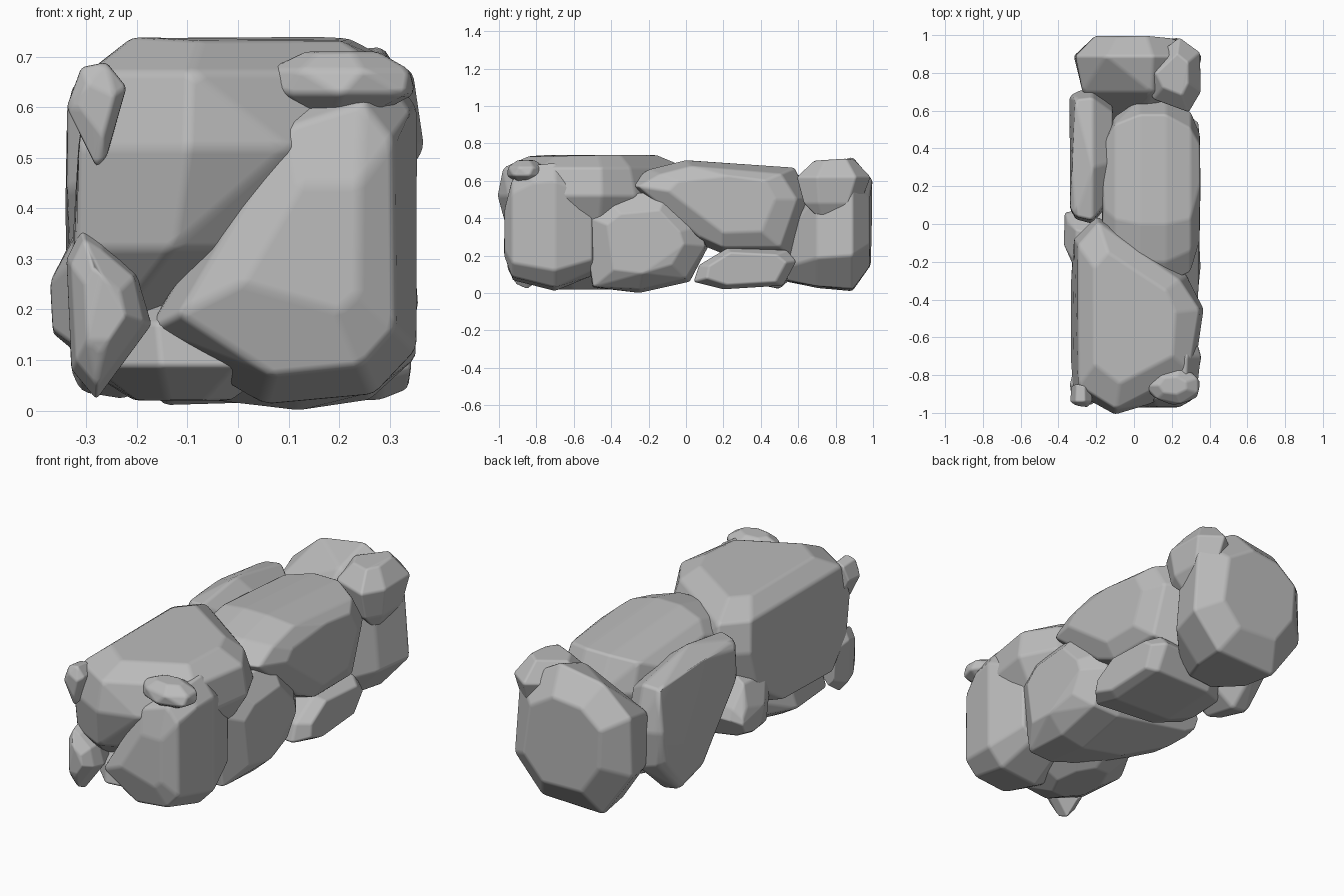
import bpy
import bmesh
import math
import random
from mathutils import Vector

default_cube = bpy.data.objects.get("Cube")
if default_cube:
    bpy.data.objects.remove(default_cube, do_unlink=True)

random.seed(4)

# Single stone colour
stone_grey = bpy.data.materials.new("stone grey")
stone_grey.use_nodes = True
grey = (0.5, 0.5, 0.5, 1)
stone_grey.diffuse_color = grey
stone_grey.node_tree.nodes["Principled BSDF"].inputs["Base Color"].default_value = grey


def place(axis, position, first, second):
    """Put an outline point into space, at a position along the axis."""
    if axis == "x":
        return Vector((position, first, second))
    if axis == "y":
        return Vector((first, position, second))
    return Vector((first, second, position))


def finish_stone(name, points, bevel_width):
    """Wrap points in a faceted hull with worn, softened edges."""
    bm = bmesh.new()
    for point in points:
        bm.verts.new(point)
    hull = bmesh.ops.convex_hull(bm, input=bm.verts[:])
    unused = [item for item in hull["geom_interior"] + hull["geom_unused"]
              if isinstance(item, bmesh.types.BMVert)]
    bmesh.ops.delete(bm, geom=list(set(unused)), context="VERTS")
    bmesh.ops.dissolve_limit(bm, angle_limit=math.radians(12),
                             verts=bm.verts[:], edges=bm.edges[:])
    bmesh.ops.recalc_face_normals(bm, faces=bm.faces[:])
    mesh = bpy.data.meshes.new(name)
    bm.to_mesh(mesh)
    bm.free()
    mesh.materials.append(stone_grey)
    stone_object = bpy.data.objects.new(name, mesh)
    bpy.context.collection.objects.link(stone_object)
    bpy.ops.object.select_all(action="DESELECT")
    stone_object.select_set(True)
    bpy.context.view_layer.objects.active = stone_object
    bpy.ops.object.shade_smooth_by_angle(angle=math.radians(35))
    bevel = stone_object.modifiers.new("worn edges", "BEVEL")
    bevel.width = bevel_width
    bevel.segments = 2
    bevel.limit_method = "ANGLE"
    bevel.angle_limit = math.radians(10)
    bevel.harden_normals = True
    return stone_object


def stone(name, axis, outline, levels, low_anchor=None, bevel_width=0.014):
    """Stack scaled copies of an outline along an axis, then wrap them."""
    count = len(outline)
    centre = (sum(p[0] for p in outline) / count,
              sum(p[1] for p in outline) / count)
    widest = max(levels, key=lambda level: level[1])[0]
    points = []
    for position, scale in levels:
        anchor = low_anchor if low_anchor and position < widest else centre
        at_end = position in (levels[0][0], levels[-1][0])
        inward = 1 if position == levels[0][0] else -1
        for first, second in outline:
            wobble = scale if scale == 1 else scale * random.uniform(0.93, 1.03)
            sink = inward * random.uniform(0, 0.02) if at_end else 0
            points.append(place(axis, position + sink,
                                anchor[0] + (first - anchor[0]) * wobble,
                                anchor[1] + (second - anchor[1]) * wobble))
    return finish_stone(name, points, bevel_width)


def pebble(name, low, high, sides=7):
    """Small irregular stone filling a box."""
    low, high = Vector(low), Vector(high)
    middle, half = (low + high) / 2, (high - low) / 2
    points = []
    for height, radius in ((-1, 0.5), (-0.4, 1), (0.4, 1), (1, 0.5)):
        turn = random.uniform(0, math.tau / sides)
        for step in range(sides):
            angle = turn + step * math.tau / sides
            reach = radius * random.uniform(0.95, 1.1)
            offset = Vector((math.cos(angle) * reach, math.sin(angle) * reach, height))
            points.append(middle + Vector(a * b for a, b in zip(offset, half)))
    return finish_stone(name, points, 0.01)


# Large stones of the front end
stone("front_right_boulder", "y",
      [(-.18, .16), (-.06, .32), (.09, .62), (.28, .7), (.355, .6), (.355, .12),
       (.27, .03), (.05, .01)],
      [(-.975, .45), (-.93, .8), (-.82, .97), (-.7, 1), (-.49, .72)])
stone("front_top_boulder", "z",
      [(-.32, -.08), (-.2, .04), (0, -.05), (.28, -.27), (.37, -.45),
       (.32, -.8), (.1, -.95), (-.1, -1.01), (-.32, -.89), (-.36, -.5)],
      [(.18, .5), (.32, .88), (.52, 1), (.67, .92), (.74, .66)],
      low_anchor=(-.35, -.55))

# Stones along the right side, the first one reaching through to the left
stone("middle_boulder", "x",
      [(-.56, .42), (-.45, .53), (-.1, .55), (.08, .36), (.12, .25),
       (.02, .06), (-.25, 0), (-.5, .03)],
      [(-.375, .25), (-.31, .5), (-.1, .85), (.12, 1), (.26, .97), (.355, .6)],
      low_anchor=(.04, .2))
stone("long_top_stone", "x",
      [(-.32, .58), (-.2, .66), (0, .71), (.25, .71), (.58, .67), (.66, .5),
       (.56, .2), (.2, .21), (.05, .27)],
      [(-.17, .6), (-.1, .85), (.03, 1), (.17, 1), (.3, .87), (.355, .6)])
stone("low_right_slab", "x",
      [(.04, .06), (.07, .15), (.22, .24), (.54, .23), (.59, .17),
       (.52, .04), (.2, .02)],
      [(-.2, .6), (-.05, .95), (.28, 1), (.35, .8)])

# Stones of the back end
stone("back_boulder", "y",
      [(-.32, .25), (-.31, .55), (-.15, .69), (.1, .73), (.33, .6),
       (.36, .2), (.2, .02), (-.15, .01)],
      [(.53, .45), (.7, .88), (.89, 1), (1, .66)],
      low_anchor=(.02, .1))
stone("back_cap_stone", "z",
      [(.04, .8), (.12, .9), (.24, .99), (.35, .91), (.355, .7), (.29, .59),
       (.1, .66)],
      [(.4, .25), (.48, .78), (.62, 1), (.72, .55)],
      low_anchor=(.28, .74))

# Tall slab on the left side
stone("left_slab", "x",
      [(.73, .4), (.67, .62), (.3, .69), (.02, .65), (0, .45), (.3, .06),
       (.5, .02), (.7, .2)],
      [(-.345, .84), (-.31, .94), (-.22, 1), (-.11, .75)])

# Thin wedges on the front left edge
stone("front_low_wedge", "y",
      [(-.34, .3), (-.31, .36), (-.27, .34), (-.2, .27), (-.17, .17),
       (-.24, .08), (-.28, .02), (-.33, .08)],
      [(-.96, .5), (-.91, .9), (-.85, 1), (-.75, .7)], bevel_width=0.008)
stone("front_high_wedge", "y",
      [(-.34, .6), (-.31, .68), (-.26, .69), (-.22, .64), (-.26, .5),
       (-.28, .48)],
      [(-.97, .6), (-.94, 1), (-.84, .9)], bevel_width=0.008)

# Small stones filling the gaps
pebble("front_cap_pebble", (.06, -.95, .59), (.36, -.76, .71))
pebble("bottom_left_stone", (-.3, -.88, .02), (.08, -.22, .24), sides=8)
